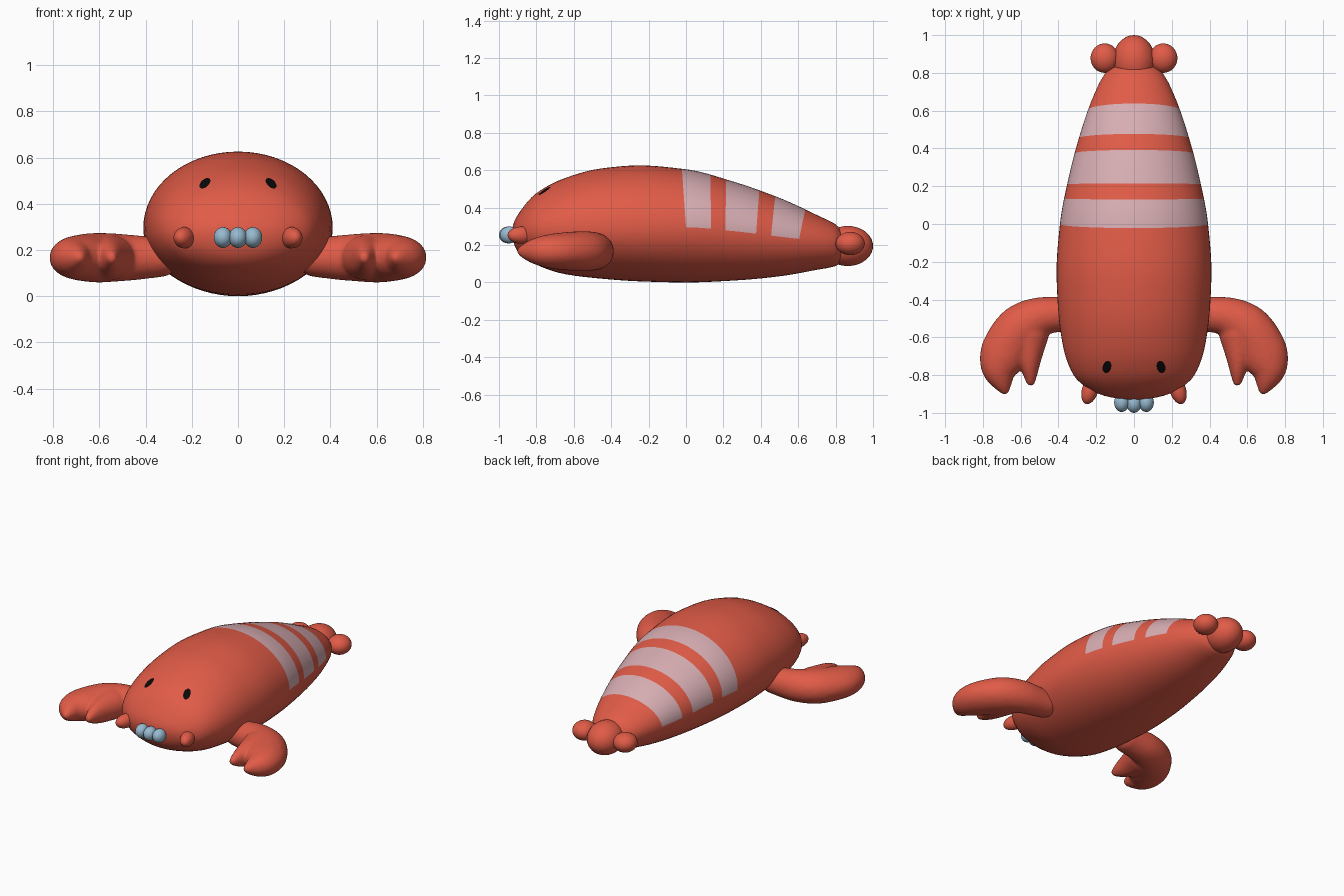
import bpy, bmesh, math
from mathutils import Matrix, Vector

if "Cube" in bpy.data.objects:
    bpy.data.objects.remove(bpy.data.objects["Cube"], do_unlink=True)


def material(name, color):
    m = bpy.data.materials.new(name)
    m.use_nodes = True
    m.diffuse_color = (*color, 1)
    m.node_tree.nodes["Principled BSDF"].inputs["Base Color"].default_value = (*color, 1)
    return m


RED = material("coral red", (0.75, 0.105, 0.063))
PINK = material("pale pink", (0.68, 0.42, 0.45))
BLUE = material("soft blue", (0.31, 0.49, 0.63))
BLACK = material("black", (0.003, 0.003, 0.003))


def finish(bm, name, *mats):
    mesh = bpy.data.meshes.new(name)
    bmesh.ops.recalc_face_normals(bm, faces=bm.faces)
    bm.to_mesh(mesh)
    bm.free()
    ob = bpy.data.objects.new(name, mesh)
    bpy.context.collection.objects.link(ob)
    for m in mats:
        mesh.materials.append(m)
    mesh.shade_smooth()
    return ob


def curve(xs, ys):
    """Smooth interpolation that never overshoots its points."""
    n = len(xs)
    d = [(ys[i + 1] - ys[i]) / (xs[i + 1] - xs[i]) for i in range(n - 1)]
    m = [d[0]] + [2 * a * b / (a + b) if a * b > 0 else 0 for a, b in zip(d, d[1:])] + [d[-1]]

    def at(x):
        x = min(max(x, xs[0]), xs[-1])
        i = max(k for k in range(n - 1) if xs[k] <= x)
        h = xs[i + 1] - xs[i]
        t = (x - xs[i]) / h
        return (ys[i] * (1 + 2 * t) * (1 - t) ** 2 + m[i] * h * t * (1 - t) ** 2
                + ys[i + 1] * t * t * (3 - 2 * t) + m[i + 1] * h * t * t * (t - 1))
    return at


# Body sections: y, half width, top, widest height, bottom
SECTIONS = [
    (-.93, 0, .27, .27, .27), (-.9, .185, .36, .27, .165), (-.8, .32, .477, .28, .095),
    (-.65, .375, .557, .285, .045), (-.45, .402, .61, .29, .02), (-.25, .41, .626, .295, .006),
    (0, .392, .605, .295, 0), (.25, .345, .54, .275, .01), (.5, .278, .452, .245, .033),
    (.7, .205, .36, .222, .068), (.8, .15, .31, .21, .088), (.835, .1, .27, .205, .12),
    (.845, 0, .205, .205, .205)]
Y, W, T, M, B = zip(*SECTIONS)
mid = curve(Y, M)
# Squared radii keep both ends round
width2 = curve(Y, [w * w for w in W])
upper2 = curve(Y, [(t - m) ** 2 for t, m in zip(T, M)])
lower2 = curve(Y, [(m - b) ** 2 for m, b in zip(M, B)])
lean = curve((-.3, 0, .21, .455, .605, .8), (0, -.07, .02, .1, .19, 0))
STRIPES = [(0, .135), (.21, .375), (.455, .605)]


def body_point(y, a):
    s = math.sin(a)
    if s > 0:
        y += lean(y) * s * math.sqrt(max(upper2(y), 0))
    r = math.sqrt(max(upper2(y) if s > 0 else lower2(y), 0))
    return Vector((math.sqrt(max(width2(y), 0)) * math.cos(a), y, mid(y) + r * s))


def body():
    segs = 64
    stations = [-.93 + .33 * (i / 16) ** 2 for i in range(17)]
    stations += [-.6 + .05 * i for i in range(1, 12)]
    for a, b in STRIPES:
        stations += [a + (b - a) * i / 4 for i in range(5)]
    stations += [.17, .415, .65, .7, .75]
    stations += [.845 - .055 * (i / 8) ** 2 for i in range(9)]
    stations.sort()
    bm = bmesh.new()
    rings = [[bm.verts.new(body_point(y, 2 * math.pi * j / segs)) for j in range(segs)]
             for y in stations]
    for i in range(len(rings) - 1):
        centre = (stations[i] + stations[i + 1]) / 2
        striped = any(a < centre < b for a, b in STRIPES)
        for j in range(segs):
            k = (j + 1) % segs
            f = bm.faces.new((rings[i][j], rings[i][k], rings[i + 1][k], rings[i + 1][j]))
            f.material_index = int(striped and j < segs // 2)
    bmesh.ops.remove_doubles(bm, verts=bm.verts, dist=1e-5)
    finish(bm, "body", RED, PINK)


def ellipsoid(name, mat, centre, radii, turn=0):
    bm = bmesh.new()
    place = Matrix.Translation(centre) @ Matrix.Rotation(turn, 4, 'Z') @ Matrix.Diagonal((*radii, 1))
    bmesh.ops.create_uvsphere(bm, u_segments=32, v_segments=20, radius=1, matrix=place)
    finish(bm, name, mat)


def eye(name, side):
    """Thin oval patch that follows the head."""
    bm = bmesh.new()

    def spot(r, a):
        u, v = .022 * r * math.cos(a), .032 * r * math.sin(a)
        x, y = .143 + u - .25 * v, -.757 + v + .2 * u
        z = mid(y) + math.sqrt(upper2(y) * (1 - x * x / width2(y))) + .005
        return bm.verts.new((side * x, y, z))
    rings = [[spot(r, math.pi * j / 12) for j in range(24)] for r in (.5, 1)]
    bm.faces.new(rings[0])
    for j in range(24):
        k = (j + 1) % 24
        bm.faces.new((rings[0][j], rings[0][k], rings[1][k], rings[1][j]))
    ob = finish(bm, name, BLACK)
    if sum(p.normal.z for p in ob.data.polygons) < 0:
        ob.data.flip_normals()


# Claw paths: x, y, plan radius, half height
ARM = [(.34, -.475, .09, .085), (.47, -.485, .1, .1), (.6, -.55, .125, .108),
       (.675, -.66, .13, .1), (.715, -.76, .092, .082), (.7, -.83, .055, .055),
       (.685, -.878, .026, .028)]
THUMB = [(.56, -.58, .11, .1), (.555, -.7, .068, .08), (.55, -.78, .042, .055),
         (.547, -.835, .024, .028)]


def claw(name, side):
    bm = bmesh.new()
    for path in (ARM, THUMB):
        ts = list(range(len(path)))
        tracks = [curve(ts, c) for c in zip(*path)]
        for i in range(8 * ts[-1] + 1):
            x, y, r, h = (f(i / 8) for f in tracks)
            place = Matrix.Translation((side * x, y, .167)) @ Matrix.Diagonal((r, r, h, 1))
            bmesh.ops.create_icosphere(bm, subdivisions=3, radius=1, matrix=place)
    ob = finish(bm, name, RED)
    # Fuse the overlapping lumps into one soft skin
    remesh = ob.modifiers.new("fuse", 'REMESH')
    remesh.mode = 'VOXEL'
    remesh.voxel_size = .01
    remesh.use_smooth_shade = True
    soften = ob.modifiers.new("soften", 'SMOOTH')
    soften.factor = .5
    soften.iterations = 8
    bpy.ops.object.select_all(action='DESELECT')
    bpy.context.view_layer.objects.active = ob
    ob.select_set(True)
    for m in ("fuse", "soften"):
        bpy.ops.object.modifier_apply(modifier=m)
    ob.data.shade_smooth()


body()
for label, side in (("left", 1), ("right", -1)):
    claw(label + "_claw", side)
    eye(label + "_eye", side)
    ellipsoid(label + "_feeler", RED, (side * .232, -.878, .253), (.043, .078, .046), side * .3)
    ellipsoid(label + "_tail_lobe", RED, (side * .155, .878, .208), (.075, .078, .062))

# Tail centre and mouth
ellipsoid("tail_middle", RED, (0, .865, .195), (.112, .135, .107))
for label, x in (("right", -.065), ("middle", 0), ("left", .065)):
    ellipsoid(label + "_mouth_bead", BLUE, (x, -.945 - .005 * (x == 0), .254), (.04, .05, .045))
